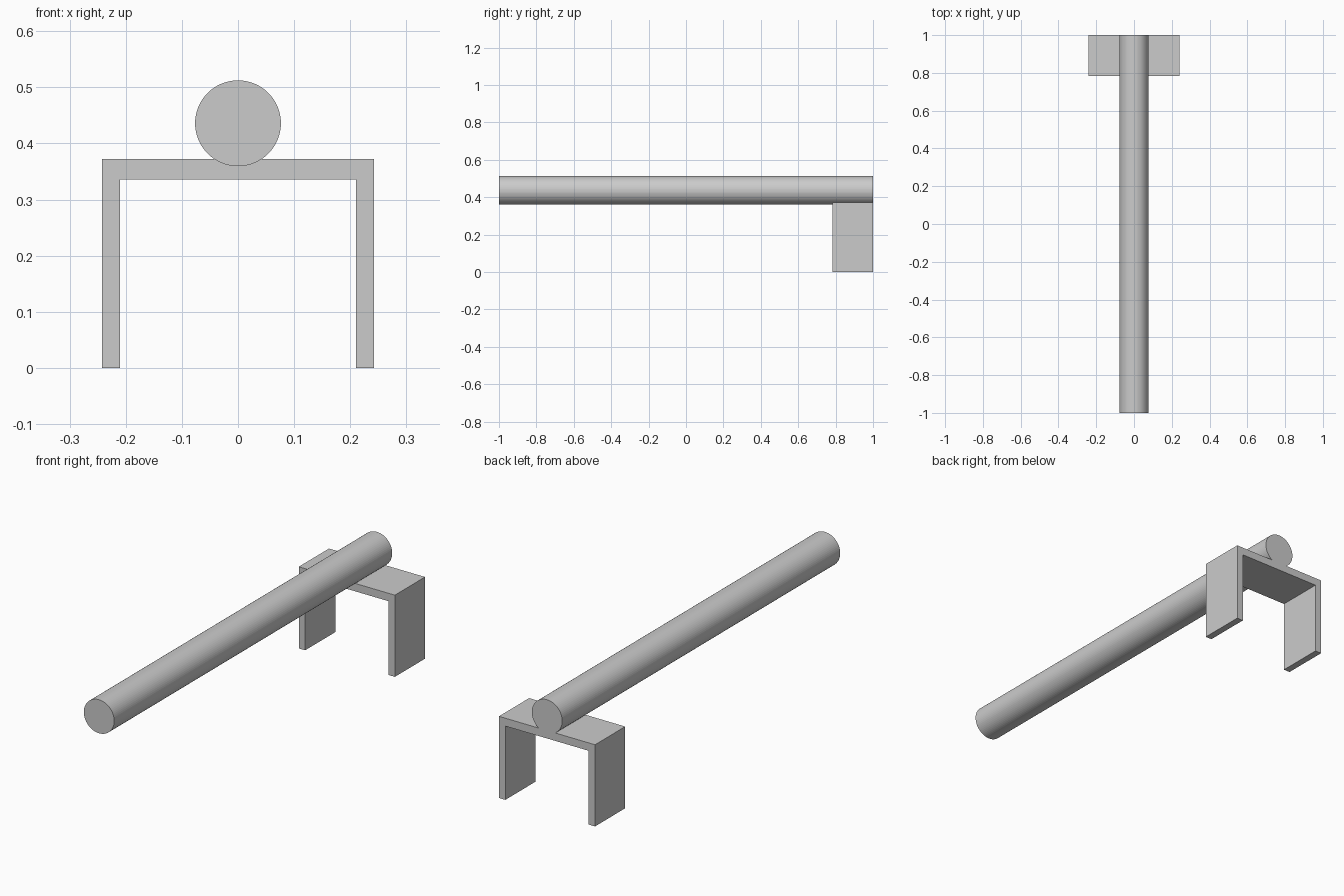
import bpy, bmesh
from math import pi

if "Cube" in bpy.data.objects:
    bpy.data.objects.remove(bpy.data.objects["Cube"])

# Bracket: upside-down U profile extruded along y
profile = [(-0.242, 0), (-0.21, 0), (-0.21, 0.336), (0.21, 0.336),
           (0.21, 0), (0.242, 0), (0.242, 0.372), (-0.242, 0.372)]
Y_FRONT, Y_BACK = 0.783, 1.0

bm = bmesh.new()
face = bm.faces.new([bm.verts.new((x, Y_FRONT, z)) for x, z in profile])
ext = bmesh.ops.extrude_face_region(bm, geom=[face])
moved = [v for v in ext["geom"] if isinstance(v, bmesh.types.BMVert)]
bmesh.ops.translate(bm, verts=moved, vec=(0, Y_BACK - Y_FRONT, 0))
bmesh.ops.recalc_face_normals(bm, faces=bm.faces)
mesh = bpy.data.meshes.new("support_bracket")
bm.to_mesh(mesh)
bm.free()
bracket = bpy.data.objects.new("support_bracket", mesh)
bpy.context.collection.objects.link(bracket)

# Long round bar, sunk slightly into the bracket top
bpy.ops.mesh.primitive_cylinder_add(vertices=64, radius=0.0765, depth=2,
                                    location=(0, 0, 0.436), rotation=(pi / 2, 0, 0))
bar = bpy.context.object
bar.name = "bar_with_bracket"

# Fuse the two into one solid with flush back ends
union = bar.modifiers.new("fuse", "BOOLEAN")
union.operation = "UNION"
union.solver = "EXACT"
union.object = bracket
bpy.ops.object.modifier_apply(modifier=union.name)
bpy.data.objects.remove(bracket)
